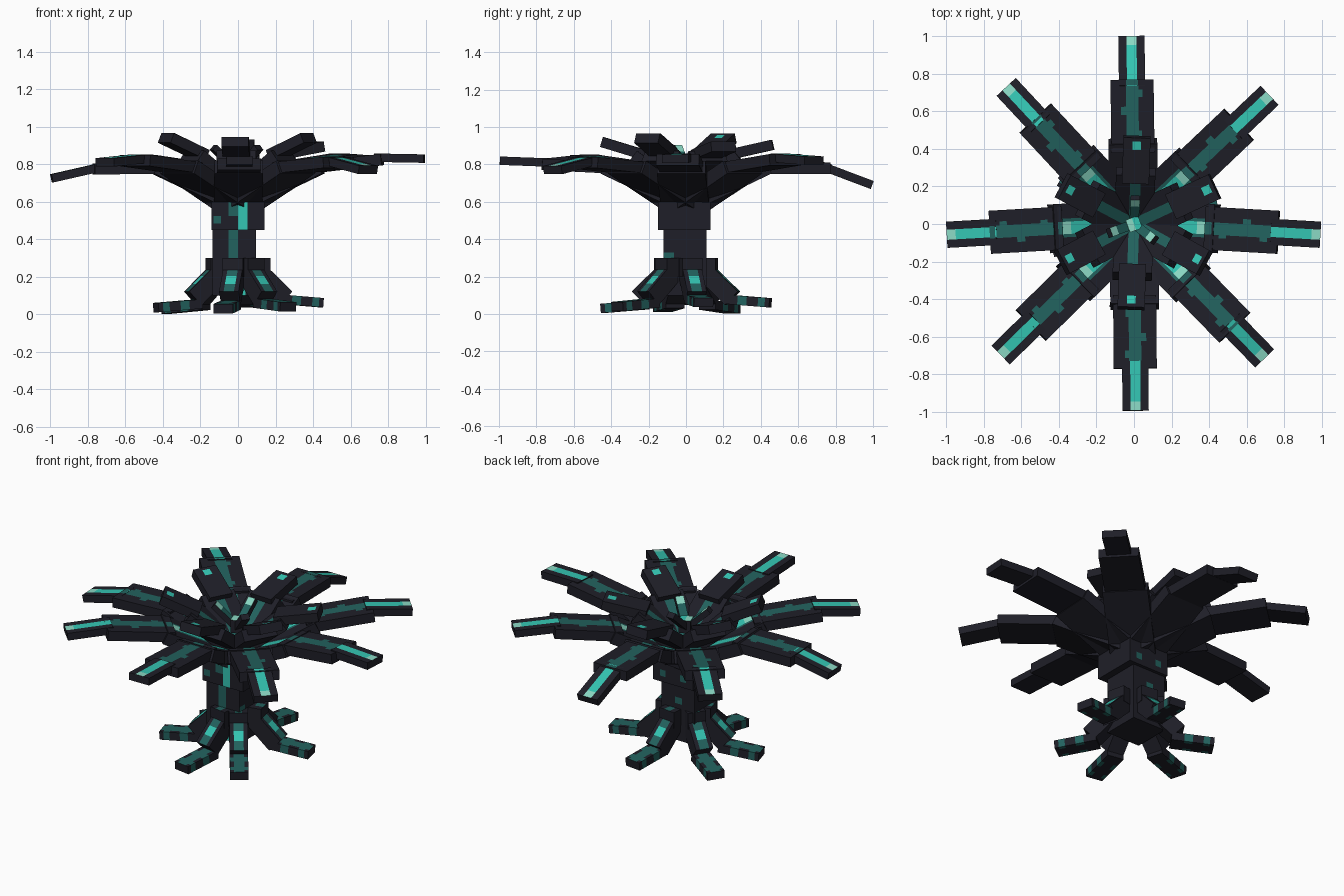
import bpy, bmesh, math
from mathutils import Matrix, Vector

if "Cube" in bpy.data.objects:
    bpy.data.objects.remove(bpy.data.objects["Cube"])


def colour(name, rgb):
    m = bpy.data.materials.new(name)
    m.diffuse_color = (*rgb, 1)
    m.use_nodes = True
    m.node_tree.nodes["Principled BSDF"].inputs["Base Color"].default_value = m.diffuse_color
    return m


MATS = [colour("dark_bark", (0.0135, 0.0135, 0.021)),
        colour("deep_teal", (0.016, 0.122, 0.112)),
        colour("bright_teal", (0.034, 0.560, 0.450)),
        colour("pale_mint", (0.260, 0.700, 0.560))]
DARK, DEEP, BRIGHT, PALE = range(4)


def block(name, size, matrix, cuts, paint):
    """Box cut along local planes; paint(centre, normal) gives each face a colour."""
    bm = bmesh.new()
    bmesh.ops.create_cube(bm, size=1)
    bmesh.ops.scale(bm, vec=size, verts=bm.verts)
    for axis, values in enumerate(cuts):
        for v in values:
            no = Vector((0, 0, 0))
            no[axis] = 1
            bmesh.ops.bisect_plane(bm, geom=bm.verts[:] + bm.edges[:] + bm.faces[:],
                                   plane_co=no * v, plane_no=no)
    bm.normal_update()
    for f in bm.faces:
        f.material_index = paint(f.calc_center_median(), f.normal)
    me = bpy.data.meshes.new(name)
    bm.to_mesh(me)
    bm.free()
    for m in MATS:
        me.materials.append(m)
    ob = bpy.data.objects.new(name, me)
    ob.matrix_world = matrix
    bpy.context.collection.objects.link(ob)


def segment(name, angle, a, b, width, thick, marks, sides=(), under=()):
    """Block from a to b, given as (radius, height), in a vertical plane.
    marks: (start, end, low, high, colour) patches on the upper face, start/end as 0..1.
    sides, under: (start, end) deep teal bands on the flanks and patches on the lower face."""
    dr, dz = b[0] - a[0], b[1] - a[1]
    length = math.hypot(dr, dz)
    mat = (Matrix.Rotation(math.radians(angle), 4, 'Z')
           @ Matrix.Translation(((a[0] + b[0]) / 2, 0, (a[1] + b[1]) / 2))
           @ Matrix.Rotation(-math.atan2(dz, dr), 4, 'Y'))
    ends = [t for m in marks for t in m[:2]] + [t for s in (*sides, *under) for t in s]
    xs = sorted({round((t - 0.5) * length, 5) for t in ends if 0 < t < 1})
    ys = sorted({v for m in marks for v in m[2:4] if abs(v) < width / 2})

    def paint(c, n):
        t = c.x / length + 0.5
        found = DARK
        if n.z > 0.9:
            for t0, t1, low, high, col in marks:
                if t0 < t < t1 and low < c.y < high:
                    found = col
        elif abs(n.y) > 0.9 and any(s < t < e for s, e in sides):
            found = DEEP
        elif n.z < -0.9 and abs(c.y) > 0.025 and any(s < t < e for s, e in under):
            found = DEEP
        return found
    block(name, (length, width, thick), mat, (xs, ys, ()), paint)


def stripe(t0, t1, half, col):
    return (t0, t1, -half, half, col)


# Trunk: narrow lower block and wider upper block with painted patches
def lower_paint(c, n):
    if n.y < -0.9 and -0.03 < c.x < 0.02:
        return DEEP
    if n.y < -0.9 and 0.02 < c.x < 0.06 and c.z < 0:
        return BRIGHT
    if n.x > 0.9 and c.y < -0.06 and 0 < c.z < 0.05:
        return DEEP
    if n.y > 0.9 and -0.03 < c.x < 0.02 and 0.05 < c.z < 0.09:
        return DEEP
    return DARK


def upper_paint(c, n):
    if n.y < -0.9 and 0 < c.x < 0.05:
        return BRIGHT
    if n.y < -0.9 and -0.05 < c.x < 0 and c.z > 0:
        return DEEP
    if n.y < -0.9 and -0.13 < c.x < -0.09 and -0.04 < c.z < 0:
        return DEEP
    if n.y > 0.9 and (0.05 < c.x < 0.09 or -0.09 < c.x < -0.05) and -0.04 < c.z < 0:
        return DEEP
    return DARK


block("lower_trunk", (0.23, 0.23, 0.36), Matrix.Translation((-0.02, -0.005, 0.28)),
      ((-0.03, 0.02, 0.06), (-0.06,), (0, 0.05, 0.09)), lower_paint)
block("upper_trunk", (0.28, 0.28, 0.15), Matrix.Translation((0, -0.01, 0.525)),
      ((-0.13, -0.09, -0.05, 0, 0.05, 0.09), (), (-0.04, 0)), upper_paint)

# Outer petals: angle, height at the middle joint, height at the tip
OUTER = [(-3.3, 0.825, 0.83), (43.5, 0.825, 0.82), (90.8, 0.78, 0.69), (133, 0.82, 0.78),
         (183.3, 0.775, 0.725), (224.5, 0.82, 0.81), (270.5, 0.80, 0.82), (314.2, 0.81, 0.77)]
for ang, mid, tip in OUTER:
    segment("outer_petal_base", ang, (0.0, 0.575), (0.44, 0.785), 0.26, 0.075,
            [stripe(0, 0.95, 0.05, DEEP), stripe(0.4, 0.95, 0.033, BRIGHT),
             stripe(0.8, 0.9, 0.033, PALE)])
    segment("outer_petal_middle", ang, (0.38, 0.78), (0.77, mid), 0.23, 0.06,
            [stripe(0, 1, 0.033, DEEP), (0.52, 0.63, 0.0, 0.06, DEEP),
             (0.76, 0.86, -0.055, 0.0, DEEP), (0.2, 0.3, -0.05, 0.0, DEEP)])
    segment("outer_petal_tip", ang, (0.73, mid + 0.01), (0.995, tip), 0.14, 0.045,
            [stripe(0, 0.82, 0.027, BRIGHT), stripe(0.82, 1, 0.027, PALE)])

# Inner petals: angle, tip radius and tip height
INNER = [(25, 0.475, 0.895), (88, 0.465, 0.905), (152, 0.43, 0.94),
         (208, 0.435, 0.94), (268, 0.45, 0.92), (331, 0.43, 0.94)]
for ang, rad, tip in INNER:
    segment("inner_petal_base", ang, (0.02, 0.65), (0.28, 0.845), 0.21, 0.07,
            [stripe(0, 0.9, 0.028, DEEP)])
    segment("inner_petal_tip", ang, (0.22, 0.85), (rad, tip), 0.145, 0.055,
            [stripe(0.74, 0.92, 0.023, BRIGHT)])

# Stamens in the middle of the crown
for ang in (87, 200, 322):
    segment("stamen", ang, (0.0, 0.76), (0.14, 0.89), 0.05, 0.035,
            [stripe(0, 0.75, 0.026, DEEP), stripe(0.75, 1, 0.026, PALE)])
segment("crown_heart", 20, (-0.035, 0.78), (0.035, 0.78), 0.07, 0.08,
        [stripe(0, 1, 0.036, BRIGHT), stripe(0, 0.5, 0.036, PALE)])

# Roots: angle and tip height
for ang, tip in [(12, 0.062), (83, 0.06), (147, 0.028), (196, 0.036), (260, 0.03), (306, 0.04)]:
    segment("root_collar", ang, (0.03, 0.25), (0.165, 0.25), 0.11, 0.10,
            [stripe(0.6, 1, 0.02, DEEP)])
    segment("root_upper", ang, (0.08, 0.25), (0.25, 0.085), 0.105, 0.10,
            [stripe(0, 1, 0.028, DEEP), stripe(0.5, 0.75, 0.028, BRIGHT)])
    segment("root_foot", ang, (0.21, tip + 0.02), (0.455, tip), 0.105, 0.05,
            [stripe(0, 1, 0.03, DEEP), stripe(0.3, 0.5, 0.06, DEEP),
             stripe(0.75, 0.9, 0.06, DEEP)],
            sides=[(0.3, 0.5), (0.75, 0.9)], under=[(0.3, 0.5), (0.75, 0.9)])
